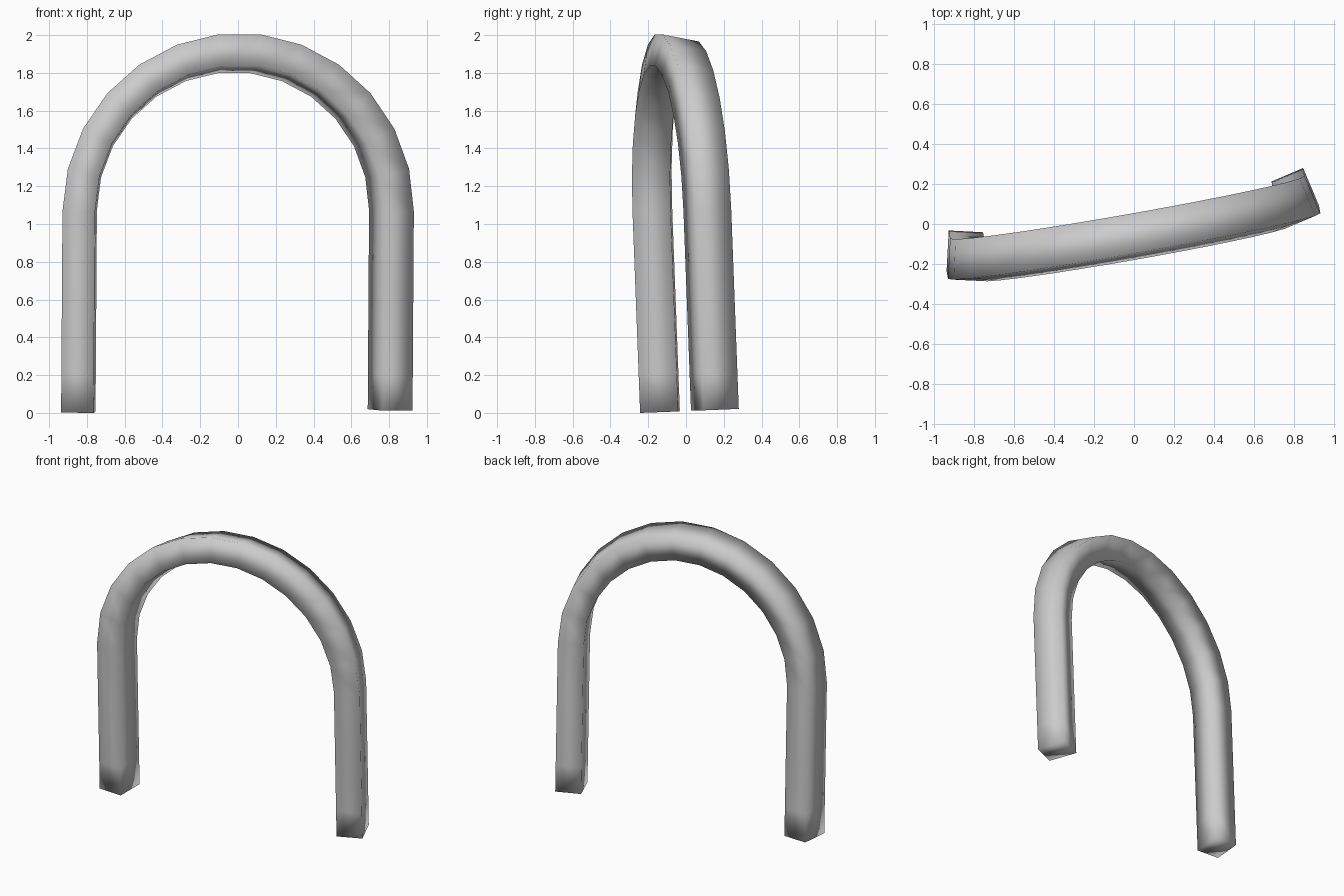
import bpy, bmesh
from math import pi, sin, cos, radians
from mathutils import Vector, Matrix

if "Cube" in bpy.data.objects:
    bpy.data.objects.remove(bpy.data.objects["Cube"])

R, SPRING, SEGS = 0.838, 1.07, 13      # arch radius, height where it starts, segments
HALF_A, HALF_B = 0.086, 0.101          # half thickness and half depth of the bar
TILT = radians(13)                     # bar turned about its own path

# Path in the arch plane: (centre, outward direction) pairs
left, right = Vector((-1, 0, 0)), Vector((1, 0, 0))
path = [(Vector((-R, 0, 0.004)), left), (Vector((-R, 0, 0.2)), left)]
for i in range(SEGS + 1):
    a = pi - pi * i / SEGS
    out = Vector((cos(a), 0, sin(a)))
    path.append((Vector((0, 0, SPRING)) + out * R, out))
path += [(Vector((R, 0, 0.2)), right), (Vector((R, 0, 0.016)), right)]

# Square bar swept along the path
bm = bmesh.new()
back = Vector((0, 1, 0))
rings = []
for centre, out in path:
    u = out * cos(TILT) + back * sin(TILT)
    v = back * cos(TILT) - out * sin(TILT)
    rings.append([bm.verts.new(centre + u * HALF_A * s + v * HALF_B * t)
                  for s, t in ((1, -1), (1, 1), (-1, 1), (-1, -1))])
for r0, r1 in zip(rings, rings[1:]):
    for k in range(4):
        n = (k + 1) % 4
        bm.faces.new((r0[k], r0[n], r1[n], r1[k]))

# Closed leg ends
bm.faces.new(rings[0])
bm.faces.new(rings[-1])
bmesh.ops.recalc_face_normals(bm, faces=bm.faces)

# Lean the arch forward, turn it, and set it on the ground
bm.transform(Matrix.Translation((-0.02, 0.008, 0)) @ Matrix.Rotation(radians(10), 4, 'Z')
             @ Matrix.Rotation(radians(2.2), 4, 'X'))
low = min(v.co.z for v in bm.verts)
bmesh.ops.translate(bm, verts=bm.verts, vec=(0, 0, -low))
for f in bm.faces:
    f.smooth = True

mesh = bpy.data.meshes.new("arch_bar")
bm.to_mesh(mesh)
bm.free()
bpy.context.collection.objects.link(bpy.data.objects.new("arch_bar", mesh))
